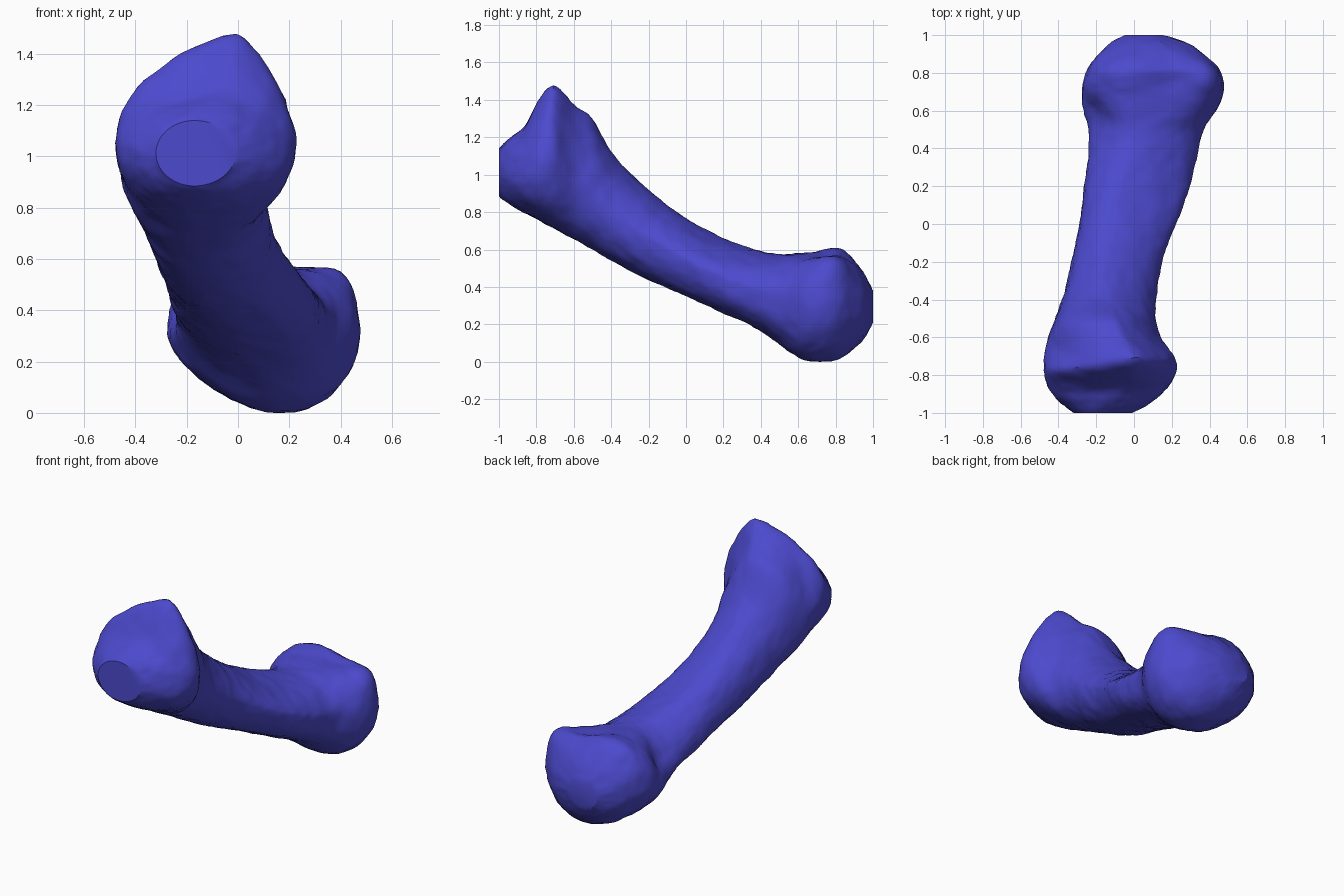
import bpy
import bmesh
import math
from mathutils import Vector, noise

cube = bpy.data.objects.get("Cube")
if cube:
    bpy.data.objects.remove(cube, do_unlink=True)

# One flat colour
blue = bpy.data.materials.new("violet blue")
blue.use_nodes = True
COLOUR = (0.072, 0.068, 0.61, 1.0)
blue.diffuse_color = COLOUR
blue.node_tree.nodes["Principled BSDF"].inputs["Base Color"].default_value = COLOUR

# Outline along the bone: y, top z, bottom z, lowest x, highest x
OUTLINE = [
    (-1.00, 1.14, 0.885, -0.32, -0.01),
    (-0.95, 1.19, 0.845, -0.385, 0.085),
    (-0.87, 1.25, 0.80, -0.45, 0.175),
    (-0.80, 1.375, 0.765, -0.475, 0.217),
    (-0.75, 1.455, 0.735, -0.48, 0.225),
    (-0.70, 1.48, 0.71, -0.475, 0.215),
    (-0.60, 1.375, 0.655, -0.455, 0.14),
    (-0.50, 1.30, 0.60, -0.42, 0.115),
    (-0.40, 1.12, 0.54, -0.38, 0.115),
    (-0.20, 0.92, 0.435, -0.33, 0.15),
    (0.00, 0.77, 0.35, -0.29, 0.22),
    (0.20, 0.66, 0.26, -0.265, 0.30),
    (0.40, 0.59, 0.165, -0.24, 0.345),
    (0.50, 0.575, 0.095, -0.25, 0.37),
    (0.60, 0.58, 0.02, -0.27, 0.435),
    (0.66, 0.588, 0.002, -0.28, 0.465),
    (0.74, 0.60, 0.000, -0.275, 0.475),
    (0.82, 0.612, 0.015, -0.245, 0.45),
    (0.90, 0.545, 0.07, -0.19, 0.37),
    (0.96, 0.465, 0.135, -0.125, 0.275),
    (1.00, 0.38, 0.21, -0.05, 0.15),
]

# Section character: y, ridge x, keel x, height of widest point (fraction),
# roundness of the four quarters: top +x, top -x, bottom +x, bottom -x
SHAPE = [
    (-1.00, -0.17, -0.17, 0.50, 2.0, 2.0, 2.0, 2.0),
    (-0.87, -0.08, -0.15, 0.47, 1.9, 2.1, 2.2, 2.0),
    (-0.79, -0.03, -0.14, 0.45, 1.6, 2.1, 2.2, 2.1),
    (-0.70, -0.01, -0.13, 0.44, 1.45, 1.5, 2.1, 2.1),
    (-0.54, -0.10, -0.14, 0.42, 1.5, 2.2, 2.1, 2.1),
    (-0.20, -0.15, -0.10, 0.45, 1.55, 2.1, 2.4, 1.85),
    (0.20, -0.08, 0.04, 0.47, 1.5, 2.0, 2.5, 1.7),
    (0.50, 0.02, 0.12, 0.50, 2.0, 1.8, 2.3, 1.6),
    (0.72, 0.00, 0.16, 0.54, 2.8, 2.2, 2.1, 1.6),
    (0.90, 0.05, 0.12, 0.52, 2.3, 2.2, 2.1, 1.9),
    (1.00, 0.05, 0.05, 0.50, 2.0, 2.0, 2.0, 2.0),
]

# Hollows and knobs on the rear joint: centre, radius, height
DETAILS = [
    (Vector((0.20, 0.76, 0.60)), 0.12, -0.035),
    (Vector((0.38, 0.76, 0.53)), 0.08, 0.025),
    (Vector((-0.21, 0.57, 0.45)), 0.11, -0.035),
]


def sample(table, y):
    """Smooth interpolation of a table's columns at y."""
    i = 0
    while i < len(table) - 2 and table[i + 1][0] < y:
        i += 1
    a, b = table[i], table[i + 1]
    before, after = table[max(i - 1, 0)], table[min(i + 2, len(table) - 1)]
    h = b[0] - a[0]
    t = (y - a[0]) / h
    out = []
    for k in range(1, len(a)):
        ma = (b[k] - before[k]) / (b[0] - before[0]) * h
        mb = (after[k] - a[k]) / (after[0] - a[0]) * h
        out.append((2*t**3 - 3*t**2 + 1) * a[k] + (t**3 - 2*t**2 + t) * ma
                   + (3*t**2 - 2*t**3) * b[k] + (t**3 - t**2) * mb)
    return out


def section(y, count):
    """Closed ring of points with four differently rounded quarters."""
    top, bottom, x_min, x_max = sample(OUTLINE, y)
    ridge, keel, waist, *rounds = sample(SHAPE, y)
    mid = bottom + (top - bottom) * waist
    points = []
    for j in range(count):
        a = 2 * math.pi * j / count
        c, s = math.cos(a), math.sin(a)
        n = rounds[(0 if s >= 0 else 2) + (0 if c > 0 else 1)]
        centre = ridge if s >= 0 else keel
        side = x_max if c > 0 else x_min
        end = top if s >= 0 else bottom
        points.append(Vector((centre + (side - centre) * abs(c) ** (2 / n), y,
                              mid + (end - mid) * abs(s) ** (2 / n))))
    return points


def relief(p):
    """Height of the hollows, knobs and fine unevenness at a point."""
    h = 0.006 * noise.noise(p * 11) + 0.004 * noise.noise(p * 34)
    for centre, radius, height in DETAILS:
        h += height * math.exp(-((p - centre).length / radius) ** 2)
    return h


# Loft the bone from end to end, with flat end faces
RINGS, SIDES = 110, 72
bm = bmesh.new()
rings = []
for i in range(RINGS + 1):
    y = -math.cos(math.pi * i / RINGS) * 0.35 + (2 * i / RINGS - 1) * 0.65
    rings.append([bm.verts.new(p) for p in section(y, SIDES)])
for lower, upper in zip(rings, rings[1:]):
    for j in range(SIDES):
        k = (j + 1) % SIDES
        bm.faces.new((lower[j], lower[k], upper[k], upper[j]))
bm.faces.new(rings[0])
bm.faces.new(rings[-1])
bmesh.ops.recalc_face_normals(bm, faces=bm.faces)

# Soften the ridges, then add the surface relief
inner = [v for ring in rings[1:-1] for v in ring]
for _ in range(2):
    bmesh.ops.smooth_vert(bm, verts=inner, factor=0.5,
                          use_axis_x=True, use_axis_y=False, use_axis_z=True)
bm.normal_update()
offsets = [(v, v.normal * relief(v.co)) for v in inner]
for v, d in offsets:
    v.co += d
    v.co.z = max(v.co.z, 0.0)
    v.co.y = max(-1.0, min(1.0, v.co.y))

mesh = bpy.data.meshes.new("bone")
bm.to_mesh(mesh)
bm.free()
mesh.materials.append(blue)
bone = bpy.data.objects.new("bone", mesh)
bpy.context.collection.objects.link(bone)

# Smooth surface with crisp end faces
bpy.ops.object.select_all(action='DESELECT')
bone.select_set(True)
bpy.context.view_layer.objects.active = bone
bpy.ops.object.shade_smooth_by_angle(angle=math.radians(30))
